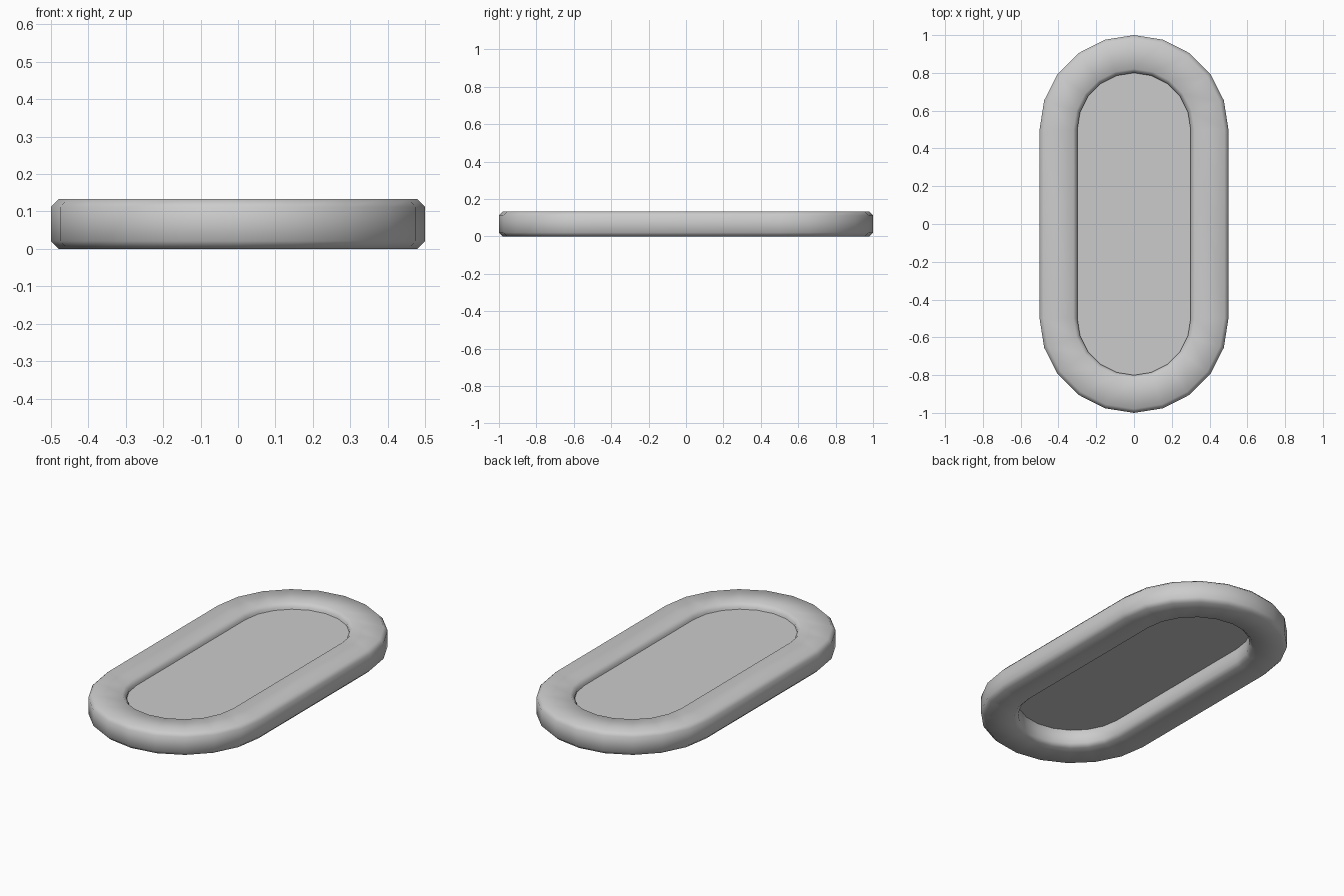
import bpy, bmesh
from math import sin, cos, pi

if "Cube" in bpy.data.objects:
    bpy.data.objects.remove(bpy.data.objects["Cube"])

SEG = 10      # facets per rounded end
HALF = 0.5    # half length of the straight sides


def outline(r, z):
    """Capsule-shaped loop of radius r at height z."""
    pts = []
    for side in (1, -1):
        for i in range(SEG + 1):
            a = pi * i / SEG
            pts.append((side * r * cos(a), side * (HALF + r * sin(a)), z))
    return pts


def finish(bm, name):
    bmesh.ops.recalc_face_normals(bm, faces=bm.faces)
    me = bpy.data.meshes.new(name)
    bm.to_mesh(me)
    bm.free()
    ob = bpy.data.objects.new(name, me)
    bpy.context.collection.objects.link(ob)
    return ob


# Rim: chamfered cross-section (radius, height) swept round the capsule
H, C = 0.133, 0.021
section = [(0.5, C), (0.5, H - C), (0.5 - C, H), (0.3 + C, H),
           (0.3, H - C), (0.3, C), (0.3 + C, 0), (0.5 - C, 0)]
bm = bmesh.new()
loops = [[bm.verts.new(p) for p in outline(r, z)] for r, z in section]
for k, a in enumerate(loops):
    b = loops[(k + 1) % len(loops)]
    for i in range(len(a)):
        j = (i + 1) % len(a)
        bm.faces.new((a[i], a[j], b[j], b[i]))
for f in bm.faces:
    f.smooth = True
finish(bm, "rim")

# Panel: flat sheet filling the opening
bm = bmesh.new()
face = bm.faces.new([bm.verts.new(p) for p in outline(0.3, 0.1)])
if face.normal.z < 0:
    face.normal_flip()
finish(bm, "panel")
